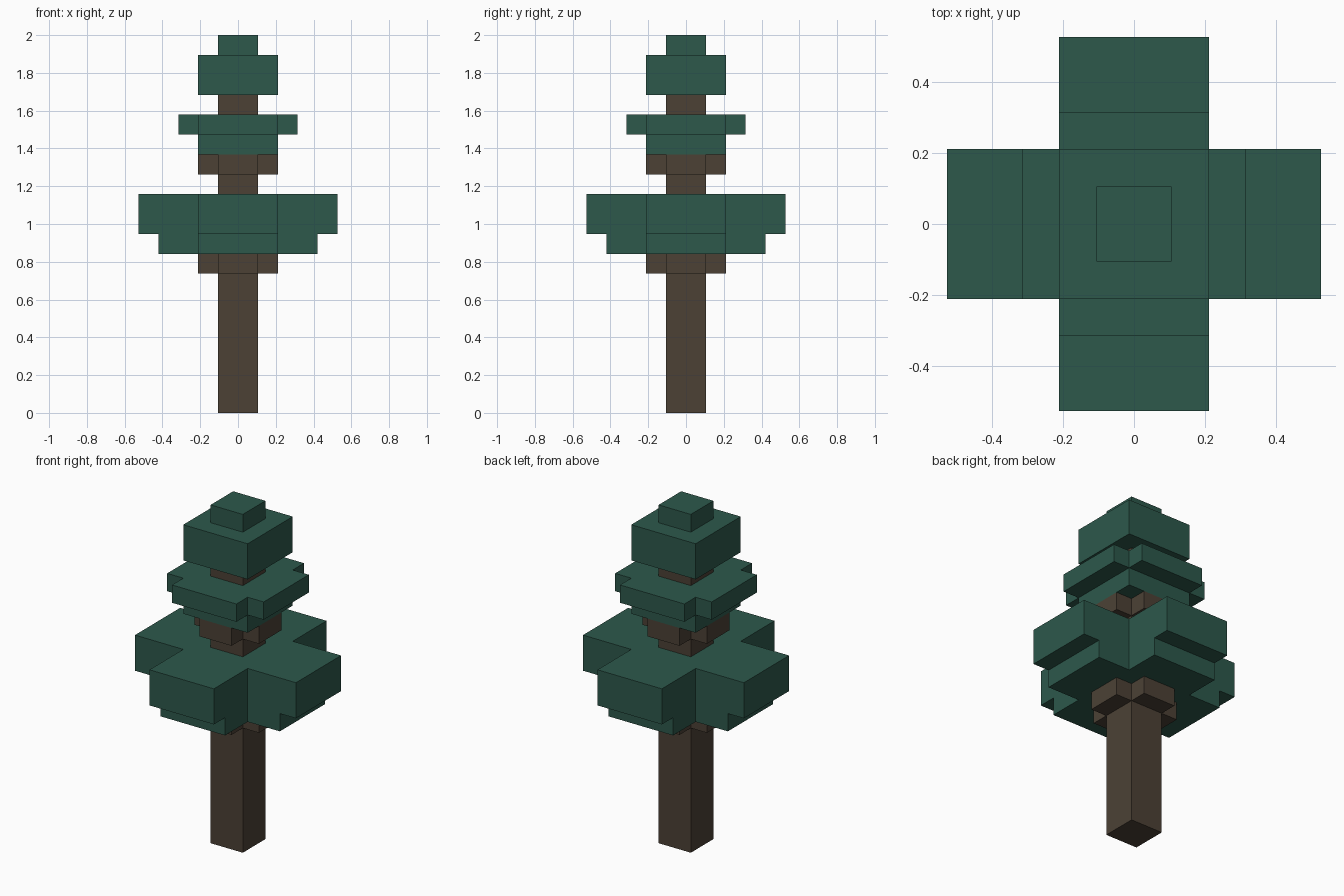
import bpy
import bmesh

cube = bpy.data.objects.get("Cube")
if cube:
    bpy.data.objects.remove(cube, do_unlink=True)

U = 2 / 19  # one block


def flat_colour(name, rgb):
    mat = bpy.data.materials.new(name)
    mat.use_nodes = True
    colour = (*rgb, 1)
    mat.diffuse_color = colour
    bsdf = mat.node_tree.nodes["Principled BSDF"]
    bsdf.inputs["Base Color"].default_value = colour
    bsdf.inputs["Roughness"].default_value = 0.9
    return mat


bark = flat_colour("bark_brown", (0.072, 0.053, 0.036))
needles = flat_colour("needle_green", (0.026, 0.099, 0.071))


def tier(name, mat, reach, width, bottom, top):
    """Extrude a plus-shaped (or square, if reach equals width) outline, in blocks."""
    if reach == width:
        quarter = [(reach, reach)]
    else:
        quarter = [(reach, width), (width, width), (width, reach)]
    outline = []
    for _ in range(4):
        outline += quarter
        quarter = [(-y, x) for x, y in quarter]

    bm = bmesh.new()
    base = bm.faces.new([bm.verts.new((x * U, y * U, bottom * U)) for x, y in outline])
    grown = bmesh.ops.extrude_face_region(bm, geom=[base], use_keep_orig=True)
    raised = [g for g in grown["geom"] if isinstance(g, bmesh.types.BMVert)]
    bmesh.ops.translate(bm, verts=raised, vec=(0, 0, (top - bottom) * U))
    bmesh.ops.recalc_face_normals(bm, faces=bm.faces)
    mesh = bpy.data.meshes.new(name)
    bm.to_mesh(mesh)
    bm.free()
    mesh.materials.append(mat)
    obj = bpy.data.objects.new(name, mesh)
    bpy.context.collection.objects.link(obj)
    return obj


# Trunk and the short branches under the foliage
tier("trunk", bark, 1, 1, 0, 16)
tier("lower_branches", bark, 2, 1, 7, 8)
tier("upper_branches", bark, 2, 1, 12, 13)

# Lower foliage
tier("lower_foliage_underside", needles, 4, 2, 8, 9)
tier("lower_foliage", needles, 5, 2, 9, 11)

# Middle foliage
tier("middle_foliage_underside", needles, 2, 2, 13, 14)
tier("middle_foliage", needles, 3, 2, 14, 15)

# Crown
tier("crown_foliage", needles, 2, 2, 16, 18)
tier("crown_tip", needles, 1, 1, 18, 19)
